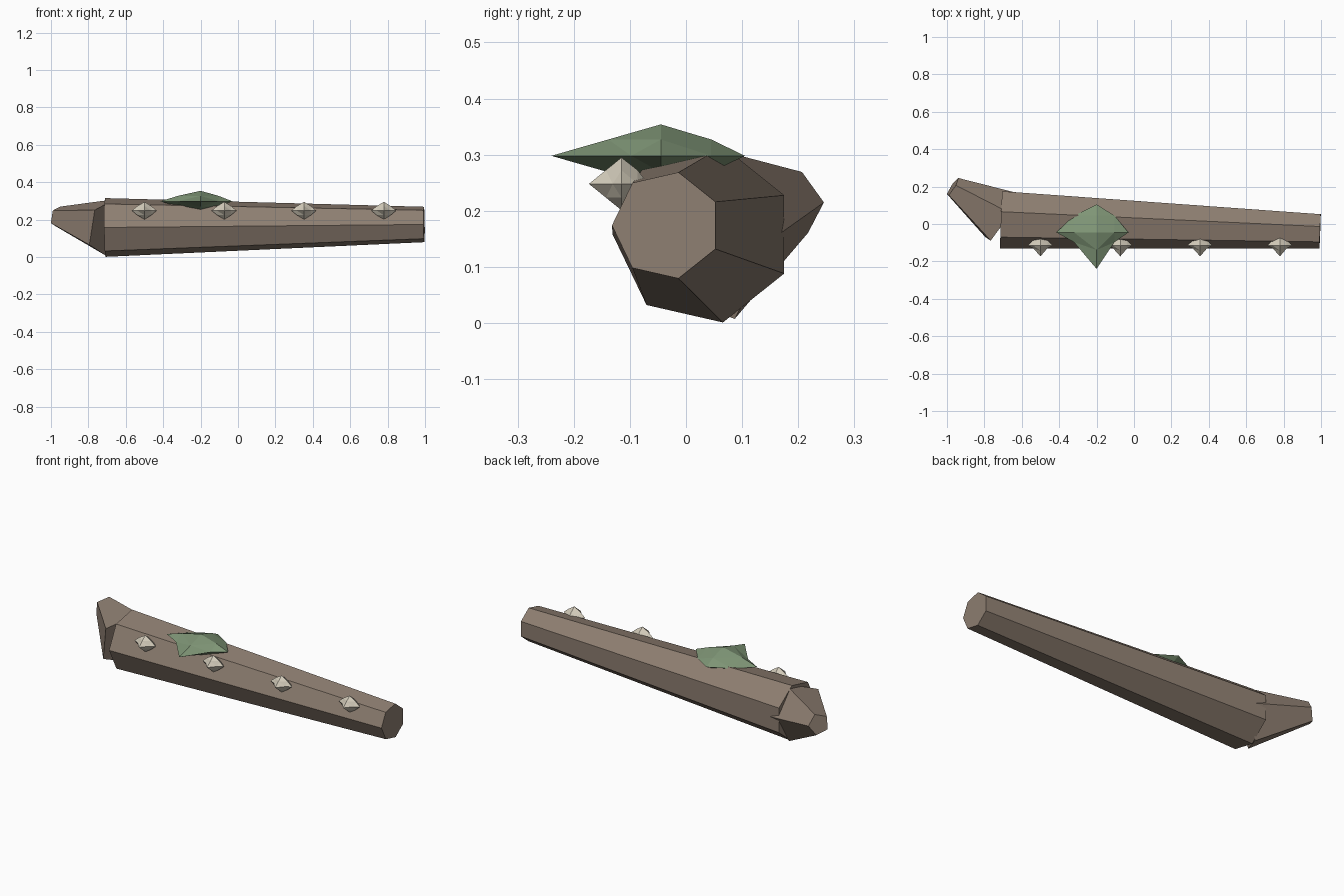
import bpy, bmesh, math
from mathutils import Vector

if "Cube" in bpy.data.objects:
    bpy.data.objects.remove(bpy.data.objects["Cube"])


def material(name, rgb):
    m = bpy.data.materials.new(name)
    m.diffuse_color = (*rgb, 1)
    m.use_nodes = True
    m.node_tree.nodes["Principled BSDF"].inputs["Base Color"].default_value = m.diffuse_color
    return m


def finish(name, bm, mat):
    bmesh.ops.recalc_face_normals(bm, faces=bm.faces)
    me = bpy.data.meshes.new(name)
    bm.to_mesh(me)
    bm.free()
    me.materials.append(mat)
    ob = bpy.data.objects.new(name, me)
    bpy.context.collection.objects.link(ob)
    return ob


def taper(name, p0, p1, r0, r1, sides, mat):
    """Flat-sided tapered log between two points."""
    p0, p1 = Vector(p0), Vector(p1)
    w = (p1 - p0).normalized()
    u = Vector((0, 0, 1)).cross(w).normalized()
    v = w.cross(u)
    bm = bmesh.new()
    rings = []
    for p, r in ((p0, r0), (p1, r1)):
        angles = [math.pi + math.tau * i / sides for i in range(sides)]
        rings.append([bm.verts.new(p + r * (math.cos(a) * u + math.sin(a) * v)) for a in angles])
        bm.faces.new(rings[-1])
    for i in range(sides):
        j = (i + 1) % sides
        bm.faces.new((rings[0][i], rings[0][j], rings[1][j], rings[1][i]))
    return finish(name, bm, mat)


def clump(name, centre, left, right, front, back, height, mat):
    """Octahedron split once, with the front edges pinched inwards."""
    bm = bmesh.new()
    cache = {}

    def vert(x, y, z):
        if (x, y, z) not in cache:
            mid = abs(x) + abs(y) + abs(z) == 2
            kx, ky, kz = (0.56, 0.6, 0.52) if mid else (1, 1, 1)
            if mid and y < 0:
                ky = 0.27 if x else 0.48
            cache[x, y, z] = bm.verts.new((
                centre[0] + x * kx * (right if x > 0 else left),
                centre[1] + y * ky * (back if y > 0 else front),
                centre[2] + z * kz * height))
        return cache[x, y, z]

    for x in (-1, 1):
        for y in (-1, 1):
            for z in (-1, 1):
                a, b, c = vert(x, 0, 0), vert(0, y, 0), vert(0, 0, z)
                ab, bc, ca = vert(x, y, 0), vert(0, y, z), vert(x, 0, z)
                for f in ((a, ab, ca), (ab, b, bc), (ca, bc, c), (ab, bc, ca)):
                    bm.faces.new(f)
    return finish(name, bm, mat)


bark = material("bark", (0.27, 0.21, 0.165))
moss = material("moss", (0.21, 0.30, 0.18))
ivory = material("ivory", (0.66, 0.61, 0.50))

# Fallen trunk and its bent stump end
taper("trunk", (-0.71, 0.03, 0.158), (0.995, -0.035, 0.174), 0.161, 0.097, 7, bark)
taper("bent_end", (-0.71, 0.03, 0.158), (-0.97, 0.197, 0.215), 0.161, 0.058, 5, bark)

# Moss patch on top
clump("moss_patch", (-0.2, -0.045, 0.298), 0.215, 0.17, 0.195, 0.15, 0.056, moss)

# Row of pale mushrooms along the front
for i in range(4):
    clump(f"mushroom_{i + 1}", (-0.5 + 0.4267 * i, -0.115, 0.248),
          0.068, 0.065, 0.058, 0.048, 0.047, ivory)
